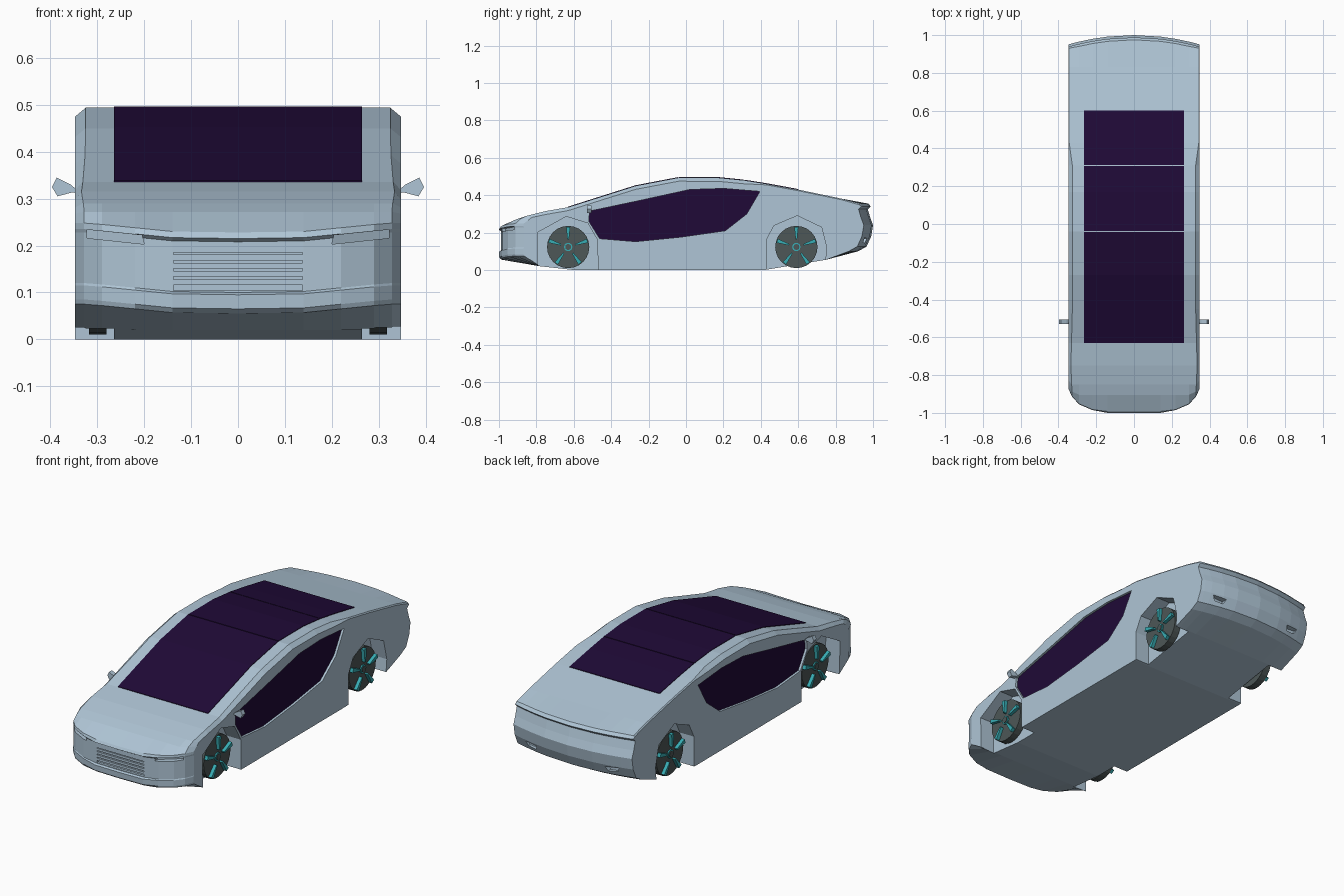
import bpy, bmesh, math

if "Cube" in bpy.data.objects:
    bpy.data.objects.remove(bpy.data.objects["Cube"])


def material(name, rgb):
    m = bpy.data.materials.new(name)
    m.diffuse_color = (*rgb, 1)
    m.use_nodes = True
    m.node_tree.nodes["Principled BSDF"].inputs["Base Color"].default_value = m.diffuse_color
    return m


PAINT = material("pale_blue_paint", (0.43, 0.56, 0.67))
GLASS = material("dark_purple_glass", (0.014, 0.003, 0.038))
RUBBER = material("dark_grey_wheel", (0.075, 0.095, 0.095))
TEAL = material("teal_trim", (0.04, 0.42, 0.46))


def finish(name, bm, mat):
    bmesh.ops.recalc_face_normals(bm, faces=bm.faces)
    me = bpy.data.meshes.new(name)
    bm.to_mesh(me)
    bm.free()
    ob = bpy.data.objects.new(name, me)
    bpy.context.collection.objects.link(ob)
    if mat:
        me.materials.append(mat)
    return ob


def add_prism(bm, pts, axis, a, b):
    """Extrude a 2D outline from depth a to b (depths may depend on the first coordinate)."""
    rings = []
    for d in (a, b):
        ring = []
        for u, v in pts:
            k = d(u) if callable(d) else d
            ring.append(bm.verts.new((k, u, v) if axis == 'X' else (u, k, v)))
        rings.append(ring)
    n = len(pts)
    for i in range(n):
        j = (i + 1) % n
        bm.faces.new((rings[0][i], rings[0][j], rings[1][j], rings[1][i]))
    bm.faces.new(rings[0][::-1])
    bm.faces.new(rings[1])


def prism(name, pts, axis, a, b, mat):
    bm = bmesh.new()
    add_prism(bm, pts, axis, a, b)
    return finish(name, bm, mat)


def carve(ob, pts, axis, a, b):
    """Cut a prism out of ob, keeping the first solver result that is sound."""
    cutter = prism("opening_cutter", pts, axis, a, b, None)
    cutter.hide_render = True
    mod = ob.modifiers.new("opening", 'BOOLEAN')
    mod.operation = 'DIFFERENCE'
    mod.object = cutter
    result = None
    for solver, self_cut in (('EXACT', False), ('EXACT', True), ('FLOAT', False)):
        mod.solver = solver
        mod.use_self = self_cut
        bpy.context.view_layer.update()
        dg = bpy.context.evaluated_depsgraph_get()
        me = bpy.data.meshes.new_from_object(ob.evaluated_get(dg))
        ys = [v.co.y for v in me.vertices]
        if len(me.polygons) > 0.8 * len(ob.data.polygons) and max(ys) - min(ys) > 1.99:
            result = me
            break
    ob.modifiers.remove(mod)
    if result:
        ob.data = result
    bpy.data.objects.remove(cutter)


def interp(table, t):
    if t <= table[0][0]:
        return table[0][1]
    for (a, va), (b, vb) in zip(table, table[1:]):
        if t <= b:
            return va + (vb - va) * (t - a) / (b - a)
    return table[-1][1]


def circle(cy, cz, r, n):
    return [(cy + r * math.cos(2 * math.pi * i / n), cz + r * math.sin(2 * math.pi * i / n))
            for i in range(n)]


# Side profile: top line, then tail, underside and nose
TOP = [(-0.992, 0.228), (-0.905, 0.272), (-0.85, 0.29), (-0.75, 0.315), (-0.63, 0.336),
       (-0.45, 0.393), (-0.27, 0.45), (-0.04, 0.494), (0.17, 0.494), (0.31, 0.48),
       (0.43, 0.461), (0.6, 0.43), (0.83, 0.382), (0.975, 0.355)]
TAIL = [(0.988, 0.34), (0.972, 0.325), (0.985, 0.28), (1.0, 0.24), (0.99, 0.18),
        (0.965, 0.125), (0.92, 0.1), (0.75, 0.055)]
UNDER = [(0.42, 0.0), (-0.6, 0.0), (-0.78, 0.02)]
NOSE = [(-0.985, 0.055), (-0.998, 0.065), (-1.0, 0.095), (-0.988, 0.1), (-0.988, 0.208), (-1.0, 0.215)]
PROFILE = TOP + TAIL + UNDER + NOSE
NOSE_PLAN = [(0, -1), (0.14, -1), (0.22, -0.985), (0.29, -0.955), (0.328, -0.915), (0.347, -0.87)]
ROOF_HALF = [(-0.9, 0.328), (-0.75, 0.334), (-0.4, 0.325), (0.3, 0.325), (0.43, 0.343)]
SHOULDER_DROP = [(-0.95, 0), (-0.75, 0.018), (0.3, 0.02), (0.43, 0.006)]


def nose_y(x):
    return interp(NOSE_PLAN, abs(x))


def station(x, edge):
    """One lengthwise ring of the body; edge 0 inner, 1 shoulder line, 2 outer side."""
    ring = []
    for i, (y, z) in enumerate(PROFILE):
        px, pz, py = x, z, y
        if y < -0.95:
            pz += 0.02 * min(1, max(0, (x - 0.12) / 0.2))
        if y < -0.7:
            py = max(y, nose_y(x) + 0.3 * (y + 1))
        if y > 0.9:
            py = y - 0.05 * (x / 0.35) ** 2
        if i < len(TOP):
            if edge == 1:
                px = interp(ROOF_HALF, y)
            if edge == 2:
                pz -= interp(SHOULDER_DROP, y)
        ring.append((px, py, pz))
    return ring


# Body shell
half = [station(x, e) for x, e in
        ((0, 0), (0.14, 0), (0.22, 0), (0.29, 0), (0.328, 1), (0.348, 2))]
rings = [[(-x, y, z) for x, y, z in r] for r in half[:0:-1]] + half
bm = bmesh.new()
loops = [[bm.verts.new(p) for p in r] for r in rings]
n = len(PROFILE)
for r0, r1 in zip(loops, loops[1:]):
    for i in range(n):
        j = (i + 1) % n
        bm.faces.new((r0[i], r0[j], r1[j], r1[i]))
bm.faces.new(loops[0])
bm.faces.new(loops[-1][::-1])
body = finish("body", bm, PAINT)

# Outlines of the side openings (y, z) and lamps (x, z)
WINDOW = [(-0.515, 0.315), (-0.52, 0.262), (-0.462, 0.168), (-0.27, 0.152), (-0.03, 0.176),
          (0.21, 0.21), (0.325, 0.3), (0.395, 0.42), (0.2, 0.436), (0.02, 0.43), (-0.245, 0.372)]
FRONT_ARCH = [(-0.79, -0.05), (-0.795, 0.2), (-0.64, 0.286), (-0.525, 0.25), (-0.473, 0.16), (-0.47, -0.05)]
REAR_ARCH = [(0.43, -0.05), (0.43, 0.16), (0.47, 0.237), (0.595, 0.29), (0.725, 0.228),
             (0.752, 0.12), (0.735, -0.05)]
HEADLIGHT = [(0.2, 0.203), (0.205, 0.222), (0.322, 0.234), (0.322, 0.216)]
REFLECTOR = [(0.2, 0.168), (0.275, 0.173), (0.262, 0.148), (0.212, 0.143)]

# Cut wheel arches, window recesses, lamps and grille
for s in (-1, 1):
    carve(body, FRONT_ARCH, 'X', s * 0.265, s * 0.42)
    carve(body, REAR_ARCH, 'X', s * 0.265, s * 0.42)
    carve(body, WINDOW, 'X', s * 0.333, s * 0.42)
    carve(body, [(s * u, v) for u, v in HEADLIGHT], 'Y', lambda u: nose_y(u) + 0.024, -1.1)
    carve(body, [(s * u, v) for u, v in REFLECTOR], 'Y', 0.935, 1.1)
carve(body, [(-0.138, 0.104), (0.138, 0.104), (0.138, 0.185), (-0.138, 0.185)], 'Y', -0.975, -1.1)

# Grille slats
for i in range(4):
    z = 0.116 + i * 0.0175
    prism("grille_slat", [(-0.138, z), (0.138, z), (0.138, z + 0.012), (-0.138, z + 0.012)],
          'Y', -0.97, -0.986, PAINT)

# Windscreen, roof glass and rear glass follow the top line
for name, y0, y1 in (("windscreen", -0.63, -0.042), ("roof_glass", -0.038, 0.308), ("rear_glass", 0.312, 0.6)):
    ys = [y0] + [p[0] for p in TOP if y0 < p[0] < y1] + [y1]
    upper = [(y, interp(TOP, y) + 0.003) for y in ys]
    lower = [(y, z - 0.006) for y, z in reversed(upper)]
    prism(name, upper + lower, 'X', -0.265, 0.265, GLASS)

# Side windows, mirrors and wheels
MIRROR = [(0.335, 0.312), (0.357, 0.33), (0.387, 0.345), (0.397, 0.325), (0.385, 0.305), (0.355, 0.313)]
for s in (-1, 1):
    prism("side_window", WINDOW, 'X', s * 0.329, s * 0.336, GLASS)
    prism("door_mirror", [(s * u, v) for u, v in MIRROR], 'Y', -0.53, -0.505, PAINT)
    for cy in (-0.63, 0.59):
        cz = 0.123
        prism("wheel", circle(cy, cz, 0.113, 24), 'X', s * 0.28, s * 0.318, RUBBER)
        prism("hub_ring", circle(cy, cz, 0.023, 10), 'X', s * 0.31, s * 0.325, TEAL)
        prism("hub_cap", circle(cy, cz, 0.016, 10), 'X', s * 0.31, s * 0.328, RUBBER)
        bm = bmesh.new()
        for k in range(5):
            a = math.radians(90 + 72 * k)
            ca, sa = math.cos(a), math.sin(a)
            spoke = [(0.04, -0.004), (0.108, -0.011), (0.108, 0.011), (0.04, 0.004)]
            add_prism(bm, [(cy + r * ca - t * sa, cz + r * sa + t * ca) for r, t in spoke],
                      'X', s * 0.317, s * 0.336)
        finish("wheel_spokes", bm, TEAL)
